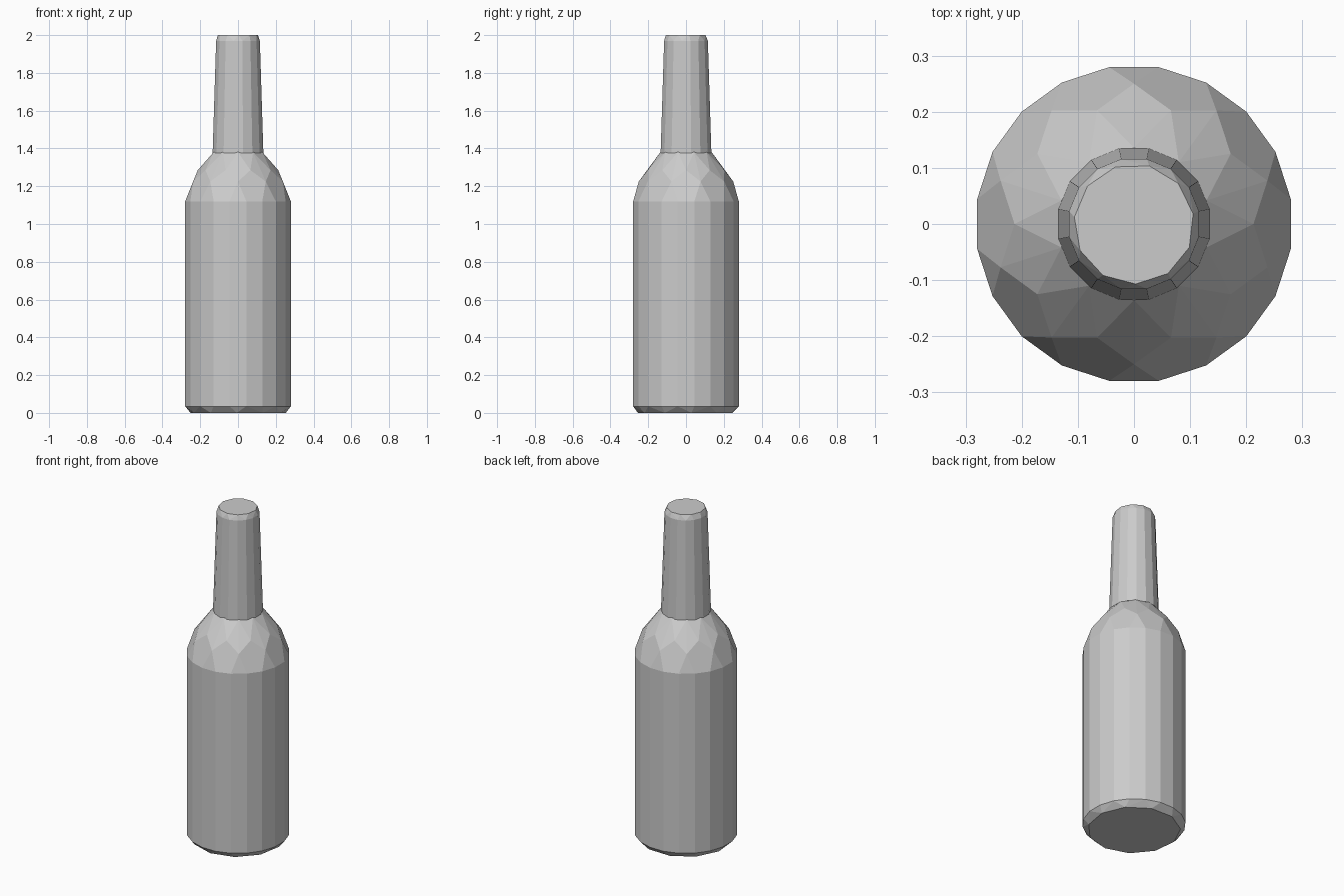
import bpy, bmesh
from math import sin, cos, tau, radians

cube = bpy.data.objects.get("Cube")
if cube:
    bpy.data.objects.remove(cube, do_unlink=True)

grey = bpy.data.materials.new("plain_grey")
grey.use_nodes = True
colour = (0.6, 0.6, 0.6, 1)
grey.diffuse_color = colour
grey.node_tree.nodes["Principled BSDF"].inputs["Base Color"].default_value = colour


def faceted_shell(name, rings):
    """Wrap a convex low-poly skin around rings of (height, radius, sides, turn)."""
    bm = bmesh.new()
    for z, r, sides, turn in rings:
        for i in range(sides):
            a = tau * (i + turn) / sides
            bm.verts.new((r * cos(a), r * sin(a), z))
    bmesh.ops.convex_hull(bm, input=bm.verts[:])
    # Merge the flat triangles of the caps and side panels
    bmesh.ops.dissolve_limit(bm, angle_limit=radians(1), verts=bm.verts[:], edges=bm.edges[:])
    bmesh.ops.recalc_face_normals(bm, faces=bm.faces[:])
    mesh = bpy.data.meshes.new(name)
    bm.to_mesh(mesh)
    bm.free()
    mesh.materials.append(grey)
    obj = bpy.data.objects.new(name, mesh)
    bpy.context.collection.objects.link(obj)
    return obj


# Body: chamfered base, straight wall and angular shoulder
faceted_shell("bottle_body", [
    (0.0, 0.255, 11, 0.2),
    (0.035, 0.283, 20, 0.5),
    (1.12, 0.283, 20, 0.5),
    (1.225, 0.25, 10, 0.5),
    (1.285, 0.213, 10, 0.0),
    (1.38, 0.136, 10, 0.5),
])

# Neck: slightly tapered, with a small bevel under the flat top
faceted_shell("bottle_neck", [
    (1.375, 0.137, 16, 0.5),
    (1.97, 0.118, 16, 0.5),
    (2.0, 0.107, 11, 0.3),
])
